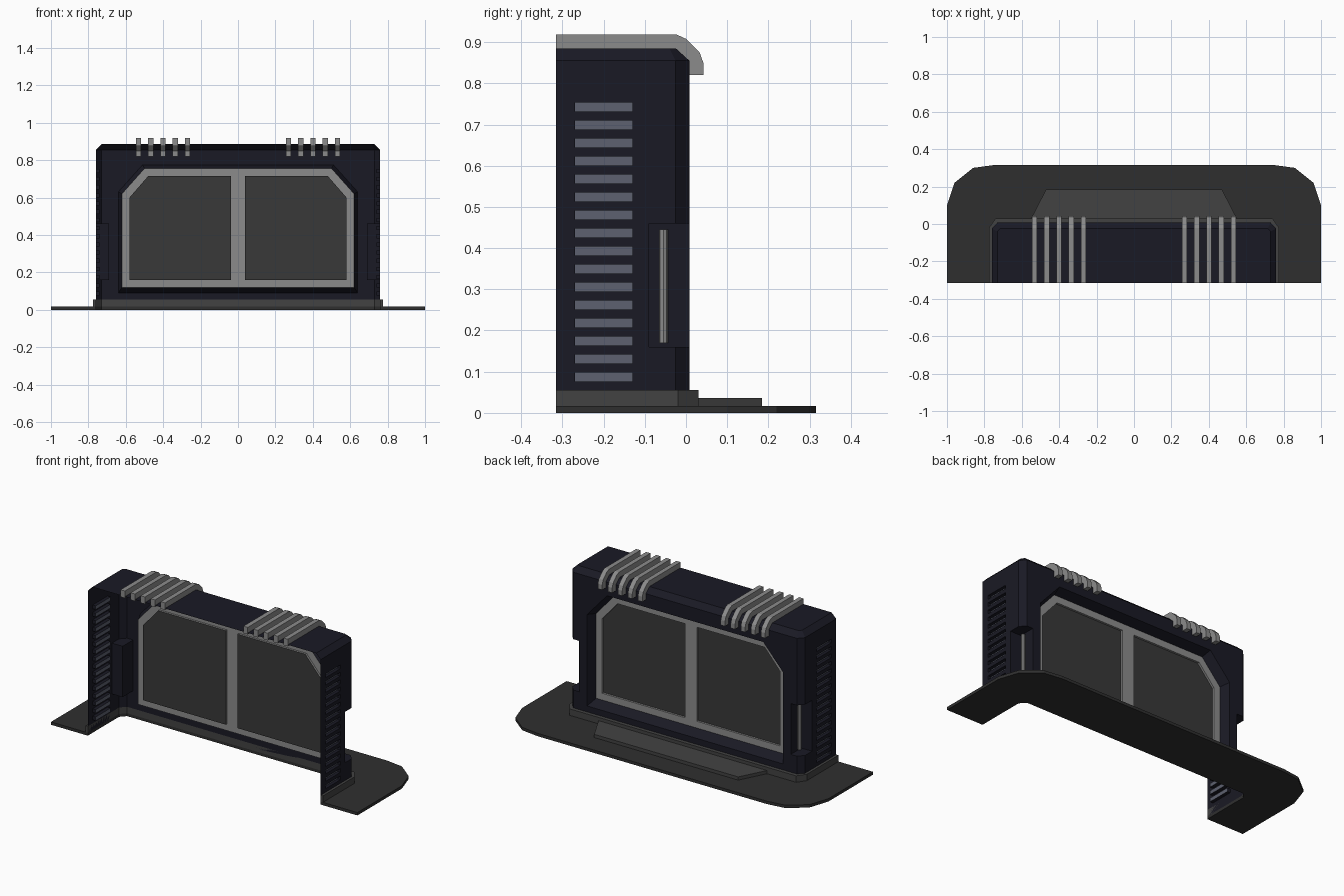
import bpy, bmesh, math

if "Cube" in bpy.data.objects:
    bpy.data.objects.remove(bpy.data.objects["Cube"])

def mat(name, *c):
    m = bpy.data.materials.new(name)
    m.diffuse_color = (*c, 1)
    m.use_nodes = True
    m.node_tree.nodes["Principled BSDF"].inputs["Base Color"].default_value = m.diffuse_color
    return m

NAVY = mat("navy", .010, .010, .018)
PLATE = mat("dark_plate", .028, .028, .028)
TRIM = mat("trim_grey", .055, .055, .055)
GLASS = mat("pane_grey", .04, .04, .04)
METAL = mat("metal", .26, .26, .26)
VENT = mat("vent_blue", .11, .12, .16)

def make(name, faces, material, mirror=False):
    """Object from a list of faces, each a list of points."""
    bm = bmesh.new()
    for f in faces:
        bm.faces.new([bm.verts.new(p) for p in f])
    bmesh.ops.remove_doubles(bm, verts=bm.verts, dist=1e-5)
    bmesh.ops.recalc_face_normals(bm, faces=bm.faces)
    me = bpy.data.meshes.new(name)
    bm.to_mesh(me)
    bm.free()
    me.materials.append(material)
    ob = bpy.data.objects.new(name, me)
    bpy.context.collection.objects.link(ob)
    if mirror:
        ob.modifiers.new("mirror", 'MIRROR').use_axis = (True, False, False)
    return ob

def prism(a, b):
    """Closed solid between two matching loops."""
    return [a, b] + bridge(a, b, True)

def bridge(a, b, closed=False):
    n = len(a)
    return [[a[i], a[(i + 1) % n], b[(i + 1) % n], b[i]] for i in range(n if closed else n - 1)]

def flat(pts, z):
    return [(x, y, z) for x, y in pts]

def upright(pts, y):
    return [(x, y, z) for x, z in pts]

def flip(pts):
    return [(-x, y) for x, y in pts]

def u_shape(outer, inner):
    return outer + flip(outer)[::-1] + flip(inner) + inner[::-1]

BACK, FACE = -.315, .008
Z0, Z1, Z2 = .017, .855, .885
plan = [(.76, BACK), (.76, -.025), (.73, FACE)]

# Base plate, trim ring and front step
outline = [(1, BACK), (1, .1), (.96, .22), (.86, .3), (.75, .315)]
u = u_shape(outline, plan)
make("base_plate", prism(flat(u, 0), flat(u, Z0)), PLATE)
u = u_shape([(.775, BACK), (.775, -.02), (.74, .03)], plan)
make("base_trim", prism(flat(u, Z0), flat(u, .055)), TRIM)
step = [(.55, .03), (.47, .185), (-.47, .185), (-.55, .03)]
make("step", prism(flat(step, Z0), flat(step, .036)), TRIM)

# Body shell: side wall with 16 recessed vents
faces = []
def side(y0, y1, z0, z1, x=.76):
    faces.append([(x, y0, z0), (x, y1, z0), (x, y1, z1), (x, y0, z1)])

NY, NX, NZ0, NZ1 = -.09, .69, .16, .46      # corner notch limits
VY0, VY1, VH, DEPTH = -.27, -.13, .022, .02  # vent limits
side(BACK, VY0, Z0, Z1)
side(VY1, NY, Z0, Z1)
vents, z = [], Z0
for i in range(16):
    v0 = .076 + i * .0437
    side(VY0, VY1, z, v0)
    z = v0 + VH
    rim = [(VY0, v0), (VY1, v0), (VY1, z), (VY0, z)]
    inner = [(.76 - DEPTH, *p) for p in rim]
    faces += bridge([(.76, *p) for p in rim], inner, True)
    vents.append(inner)
side(VY0, VY1, z, Z1)

# Body shell: chamfered corner column above and below the notch
corner = [(.76, NY), (.76, -.025), (.73, FACE), (NX, FACE)]
for a, b in ((Z0, NZ0), (NZ1, Z1)):
    faces += bridge(flat(corner, a), flat(corner, b))
pocket = [(.76, NY), (NX, NY), (NX, FACE)]
faces += bridge(flat(pocket, NZ0), flat(pocket, NZ1))
faces += [flat(corner + [(NX, NY)], h) for h in (NZ0, NZ1)]

# Body shell: front face around the window, with sloped reveal
opening = [(0, .09), (.64, .09), (.64, .63), (.51, .775), (0, .775)]
frame = [(0, .12), (.62, .12), (.62, .62), (.5, .755), (0, .755)]
rect = [(0, Z0), (NX, Z0), (NX, Z1), (NX, Z1), (0, Z1)]
for i in (0, 1, 3):
    faces.append(upright([rect[i], rect[i + 1], opening[i + 1], opening[i]], FACE))
faces.append(upright([rect[2], opening[3], opening[2]], FACE))
FY = -.047
faces += bridge(upright(opening, FACE), upright(frame, FY))

# Body shell: chamfered top
low = flat(plan + [(0, FACE)], Z1)
top = flat([(.73, BACK), (.73, -.04), (.715, -.025), (0, -.025)], Z2)
faces += bridge(low, top)
faces.append(top + [(0, BACK, Z2)])
make("body_shell", faces, NAVY, True)
make("side_vents", vents, VENT, True)

# Window frame with centre post, and the two panes
pane = [(.038, .16), (.58, .16), (.58, .6), (.48, .715), (.038, .715)]
make("window_frame", bridge(upright(frame, FY), upright(pane, FY), True)
     + bridge(upright(pane, FY), upright(pane, FY - .012), True), METAL, True)
make("window_pane", [upright(pane, FY - .012)], GLASS, True)

# Light rods in the corner notches
ring = [(.703 + .011 * math.cos(t * math.pi / 4), -.055 + .011 * math.sin(t * math.pi / 4))
        for t in range(8)]
make("light_rod", prism(flat(ring, .17), flat(ring, .445)), METAL, True)

# Five bent ribs on each side of the roof
rib = [(BACK, .918), (-.022, .918), (0, .908), (.033, .875), (.042, .85), (.042, .82),
       (-.004, .82), (-.004, .85), (-.03, .876), (BACK, .876)]
ribs = []
for i in range(5):
    x = .27 + i * .0655
    ribs += prism([(x - .014, *p) for p in rib], [(x + .014, *p) for p in rib])
make("roof_ribs", ribs, METAL, True)
